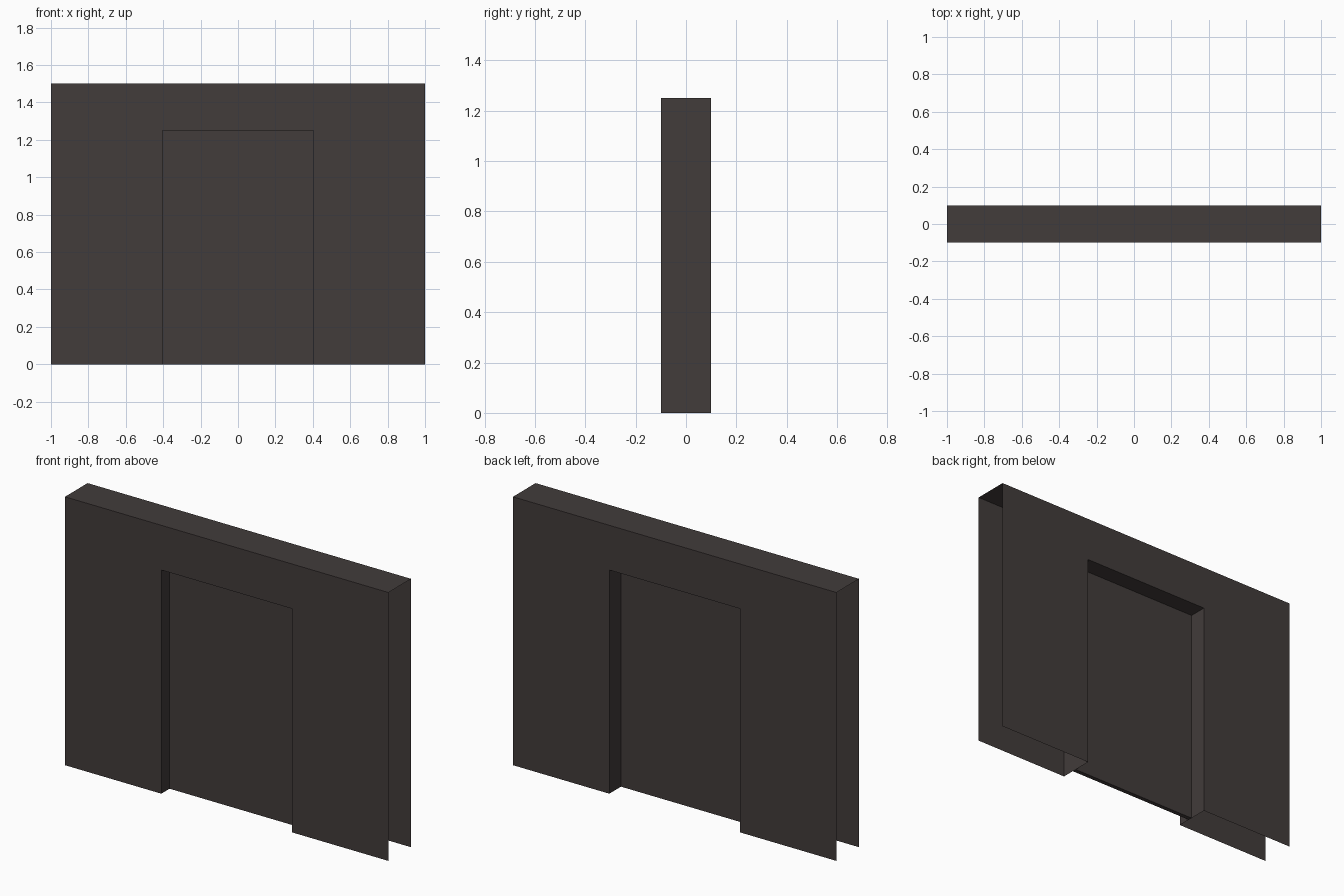
import bpy, bmesh

if "Cube" in bpy.data.objects:
    bpy.data.objects.remove(bpy.data.objects["Cube"])

W, H, T = 1.0, 1.5, 0.1        # wall half width, height, half thickness
DW, DH = 0.404, 1.25           # door opening half width, height

mat = bpy.data.materials.new("dark warm grey")
mat.diffuse_color = (0.054, 0.0445, 0.043, 1)
mat.use_nodes = True
mat.node_tree.nodes["Principled BSDF"].inputs["Base Color"].default_value = mat.diffuse_color


def slab(name, outline, y0, y1, rim):
    """Front and back sheets from an x-z outline, joined only along the rim edges."""
    bm = bmesh.new()
    front = [bm.verts.new((x, y0, z)) for x, z in outline]
    back = [bm.verts.new((x, y1, z)) for x, z in outline]
    bm.faces.new(front)
    bm.faces.new(back[::-1])
    for i in rim:
        j = (i + 1) % len(outline)
        bm.faces.new((front[j], front[i], back[i], back[j]))
    mesh = bpy.data.meshes.new(name)
    bm.to_mesh(mesh)
    bm.free()
    mesh.materials.append(mat)
    obj = bpy.data.objects.new(name, mesh)
    bpy.context.collection.objects.link(obj)
    return obj


# Wall: closed on top and around the doorway, open at both ends and underneath
slab("wall",
     [(-W, 0), (-DW, 0), (-DW, DH), (DW, DH), (DW, 0), (W, 0), (W, H), (-W, H)],
     -T, T, rim=(1, 2, 3, 6))

# Door: thin panel recessed in the doorway, its sides and top meet the jambs
slab("door_panel",
     [(-DW, 0), (DW, 0), (DW, DH), (-DW, DH)],
     -0.027, -0.003, rim=(0,))
